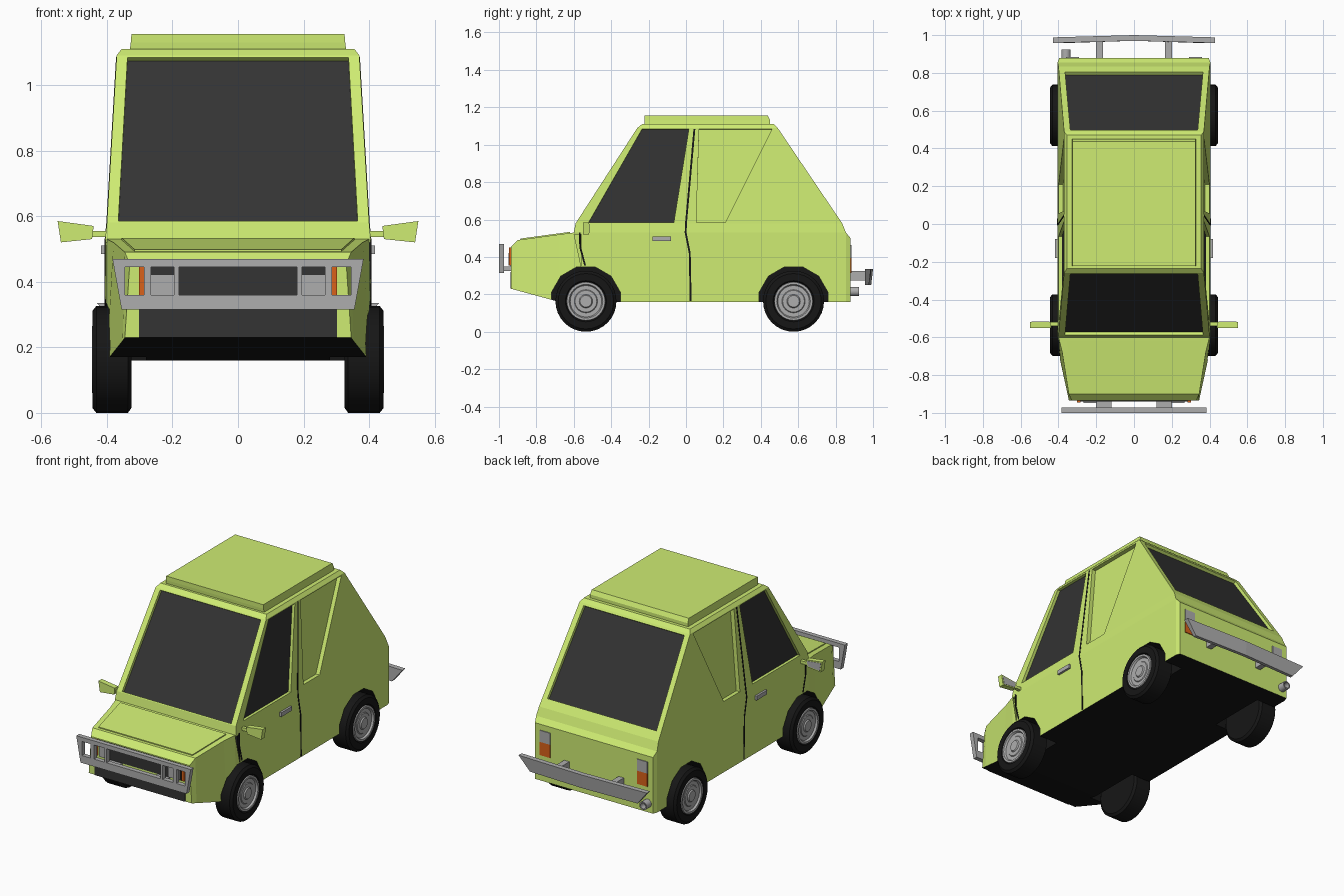
import bpy, bmesh, math
from mathutils import Vector

if "Cube" in bpy.data.objects:
    bpy.data.objects.remove(bpy.data.objects["Cube"])


def material(name, rgb):
    m = bpy.data.materials.new(name)
    m.diffuse_color = (*rgb, 1)
    m.use_nodes = True
    m.node_tree.nodes["Principled BSDF"].inputs["Base Color"].default_value = m.diffuse_color
    return m


LIME = material("lime_paint", (0.62, 0.84, 0.17))
GLASS = material("dark_glass", (0.033, 0.033, 0.033))
BLACK = material("black_rubber", (0.008, 0.008, 0.008))
ORANGE = material("orange_lens", (0.7, 0.12, 0.01))
GREY = material("grey_metal", (0.42, 0.42, 0.42))


def loft(name, rings, mats, cap_mat=0, smooth=False):
    """Skin a list of point rings; both ends capped, first cap may use another material."""
    bm = bmesh.new()
    vs = [[bm.verts.new(p) for p in r] for r in rings]
    n = len(vs[0])
    bm.faces.new(vs[0]).material_index = cap_mat
    bm.faces.new(vs[-1])
    for a, b in zip(vs, vs[1:]):
        for i in range(n):
            j = (i + 1) % n
            bm.faces.new((a[i], a[j], b[j], b[i]))
    bmesh.ops.recalc_face_normals(bm, faces=bm.faces[:])
    me = bpy.data.meshes.new(name)
    bm.to_mesh(me)
    bm.free()
    for m in mats:
        me.materials.append(m)
    ob = bpy.data.objects.new(name, me)
    bpy.context.collection.objects.link(ob)
    if smooth:
        bpy.ops.object.select_all(action='DESELECT')
        ob.select_set(True)
        bpy.context.view_layer.objects.active = ob
        bpy.ops.object.shade_smooth_by_angle(angle=math.radians(35))
    return ob


def box(name, x0, x1, y0, y1, z0, z1, mat):
    return loft(name, [[(x0, y0, z), (x1, y0, z), (x1, y1, z), (x0, y1, z)] for z in (z0, z1)], [mat])


def plate(name, xz, y0, y1, mat):
    return loft(name, [[(x, y, z) for x, z in xz] for y in (y0, y1)], [mat])


def lathe(name, profile, cy, cz, sign, mat, n=32):
    return loft(name, [[(sign * x, cy + r * math.cos(2 * math.pi * i / n), cz + r * math.sin(2 * math.pi * i / n))
                        for i in range(n)] for x, r in profile], [mat], smooth=True)


def cut(target, cutter):
    cutter.hide_render = True
    mod = target.modifiers.new("cut", 'BOOLEAN')
    mod.operation = 'DIFFERENCE'
    mod.solver = 'EXACT'
    mod.material_mode = 'TRANSFER'
    mod.object = cutter
    bpy.context.view_layer.objects.active = target
    bpy.ops.object.modifier_apply(modifier=mod.name)
    bpy.data.objects.remove(cutter)


def recess(target, pts, outward, depth, floor):
    """Sink a window-shaped pocket whose floor has its own material."""
    p = [Vector(q) for q in pts]
    n = (p[1] - p[0]).cross(p[2] - p[0]).normalized()
    if n.dot(Vector(outward)) < 0:
        n = -n
    cut(target, loft("window_cutter", [[q - n * depth for q in p], [q + n * 0.03 for q in p]],
                     [LIME, floor], cap_mat=1))


def side_x(z):
    if z <= 0.53:
        return 0.405
    return 0.405 - (z - 0.53) * 0.1 if z < 0.58 else 0.40 - (z - 0.58) * 0.03 / 0.51


# Lower body: stations (y, bottom z, top z, half width bottom, half width top)
stations = [(-0.935, 0.23, 0.455, 0.345, 0.33), (-0.90, 0.22, 0.49, 0.352, 0.345),
            (-0.68, 0.16, 0.52, 0.40, 0.38), (-0.60, 0.16, 0.53, 0.405, 0.40),
            (-0.56, 0.16, 0.53, 0.405, 0.405), (0.855, 0.16, 0.53, 0.405, 0.405),
            (0.88, 0.16, 0.50, 0.395, 0.395)]
body = loft("lower_body", [[(-wb, y, zb), (wb, y, zb), (wt, y, zt), (-wt, y, zt)]
                           for y, zb, zt, wb, wt in stations], [LIME, BLACK])
for f in body.data.polygons:
    if f.normal.z < -0.5:
        f.material_index = 1

# Wheel arches
AXLES = (-0.535, 0.575)
for cy in AXLES:
    for s in (-1, 1):
        ring = [(cy + 0.19 * math.cos(math.radians(15 + 30 * i)), 0.163 + 0.19 * math.sin(math.radians(15 + 30 * i)))
                for i in range(12)]
        cut(body, loft("arch_cutter", [[(s * x, y, z) for y, z in ring] for x in (0.28, 0.5)], [BLACK]))

# Cabin: layers (z, front y, back y, half width)
layers = [(0.52, -0.60, 0.86, 0.403), (0.53, -0.60, 0.855, 0.405), (0.58, -0.59, 0.835, 0.40),
          (1.09, -0.26, 0.49, 0.37), (1.11, -0.235, 0.47, 0.355)]
cabin = loft("cabin", [[(-w, a, z), (w, a, z), (w, b, z), (-w, b, z)] for z, a, b, w in layers], [LIME])


# Windows
def front_y(z):
    return -0.59 + (z - 0.58) * 0.33 / 0.51


def back_y(z):
    return 0.835 - (z - 0.58) * 0.345 / 0.51


for fy, z0, z1, out in ((front_y, 0.585, 1.083, (0, -1, 0)), (back_y, 0.625, 1.078, (0, 1, 0))):
    recess(cabin, [(-0.365, fy(z0), z0), (0.365, fy(z0), z0), (0.337, fy(z1), z1), (-0.337, fy(z1), z1)],
           out, 0.018, GLASS)
side_windows = [([(-0.52, 0.585), (-0.065, 0.585), (0.015, 1.083), (-0.235, 1.083)], GLASS, 0.018),
                ([(0.055, 0.585), (0.21, 0.585), (0.46, 1.083), (0.07, 1.083)], LIME, 0.025)]
for s in (-1, 1):
    for pts, floor, depth in side_windows:
        recess(cabin, [(s * side_x(z), y, z) for y, z in pts], (s, 0, 0), depth, floor)

# Raised roof panel and bonnet panel
loft("roof_panel", [[(-w, a, z), (w, a, z), (w, b, z), (-w, b, z)] for z, a, b, w in
                    ((1.105, -0.22, 0.45, 0.33), (1.13, -0.222, 0.45, 0.327), (1.155, -0.222, 0.437, 0.325))], [LIME])
loft("bonnet", [[(-w, y, z - 0.02), (w, y, z - 0.02), (w, y, z), (-w, y, z)] for y, z, w in
                ((-0.885, 0.498, 0.315), (-0.62, 0.534, 0.355))], [LIME])

# Wheels
for cy in AXLES:
    for s in (-1, 1):
        lathe("tyre", [(0.325, 0.11), (0.325, 0.148), (0.336, 0.163), (0.432, 0.163), (0.444, 0.148),
                       (0.444, 0.11), (0.43, 0.10)], cy, 0.163, s, BLACK)
        lathe("wheel_rim", [(0.42, 0.106), (0.445, 0.102), (0.445, 0.09), (0.434, 0.084),
                            (0.434, 0.062), (0.438, 0.058), (0.438, 0.036), (0.445, 0.031)], cy, 0.163, s, GREY)

# Front guard frame with openings
guard = plate("front_guard", [(-0.355, 0.315), (0.355, 0.315), (0.383, 0.47), (-0.383, 0.47)], -1.0, -0.972, GREY)
for x0, x1 in ((-0.18, 0.18), (0.195, 0.265), (0.287, 0.345), (-0.265, -0.195), (-0.345, -0.287)):
    cut(guard, box("guard_cutter", x0, x1, -1.05, -0.9, 0.36, 0.445, GREY))

# Nose details
box("upper_grille", -0.275, 0.275, -0.939, -0.92, 0.35, 0.45, GLASS)
box("lower_grille", -0.302, 0.302, -0.939, -0.92, 0.23, 0.32, GLASS)

# Rear bumper, gently bowed
loft("rear_bumper", [[(x * 0.36, y - 0.03, 0.25), (x * 0.36, y - 0.01, 0.25), (x * 0.43, y, 0.335),
                      (x * 0.43, y - 0.03, 0.335)] for x, y in ((-1, 0.988), (0, 1.0), (1, 0.988))], [GREY])
lathe_y = [[(-0.36 + r * math.cos(i * math.pi / 8), y, 0.215 + r * math.sin(i * math.pi / 8)) for i in range(16)]
           for y, r in ((0.84, 0.025), (0.925, 0.025), (0.925, 0.018), (0.89, 0.018))]
loft("exhaust_pipe", lathe_y, [GREY], smooth=True)

# Paired parts
for s in (-1, 1):
    def pair(name, x0, x1, *rest):
        return box(name, *sorted((s * x0, s * x1)), *rest)

    pair("headlight", 0.195, 0.268, -0.948, -0.92, 0.355, 0.422, GREY)
    pair("indicator", 0.283, 0.302, -0.946, -0.92, 0.355, 0.45, ORANGE)
    pair("front_bracket", 0.12, 0.20, -0.98, -0.92, 0.325, 0.35, GREY)
    pair("rear_bracket", 0.165, 0.20, 0.87, 0.975, 0.275, 0.325, GREY)
    pair("tail_light_upper", 0.29, 0.36, 0.87, 0.885, 0.395, 0.465, GREY)
    pair("tail_light_lower", 0.29, 0.36, 0.87, 0.885, 0.315, 0.395, ORANGE)
    pair("door_handle", 0.395, 0.418, -0.18, -0.08, 0.485, 0.51, GREY)
    # Door mirror
    pair("mirror_arm", 0.395, 0.45, -0.54, -0.52, 0.537, 0.555, LIME)
    mirror = [(0.445, 0.53), (0.54, 0.52), (0.55, 0.585), (0.44, 0.57)]
    plate("mirror_shell", [(s * x, z) for x, z in mirror], -0.55, -0.518, LIME)
    plate("mirror_glass", [(s * (0.495 + (x - 0.495) * 0.85), 0.552 + (z - 0.552) * 0.75) for x, z in mirror],
          -0.52, -0.516, GREY)
    # Door seams
    for path in ([(0.045, 1.085), (0.0, 0.58), (-0.002, 0.53), (0.02, 0.42), (0.025, 0.165)],
                 [(-0.568, 0.53), (-0.565, 0.45), (-0.54, 0.355)]):
        loft("door_seam", [[(s * (side_x(z) + d), y + e, z) for d, e in
                            ((-0.01, -0.005), (0.0015, -0.005), (0.0015, 0.005), (-0.01, 0.005))]
                           for y, z in path], [BLACK])
